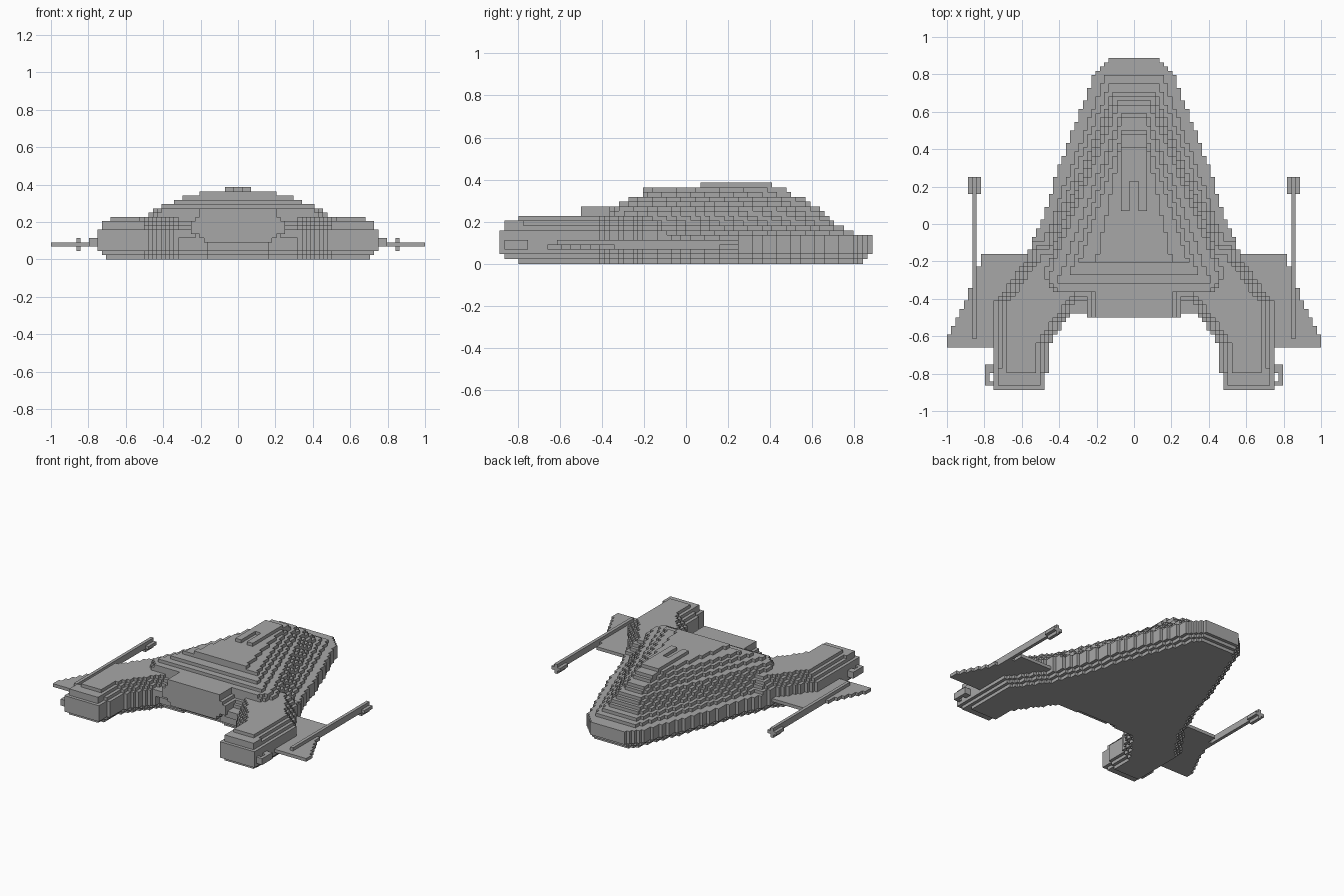
import bpy
import bmesh
from mathutils import Vector

cube = bpy.data.objects.get("Cube")
if cube:
    bpy.data.objects.remove(cube)

V = 1 / 44                      # edge of one block
COLS, ROWS = 44, 39             # half width and half length in blocks

grey = bpy.data.materials.new("hull_grey")
grey.use_nodes = True
grey.diffuse_color = (0.39, 0.39, 0.39, 1)
grey.node_tree.nodes["Principled BSDF"].inputs["Base Color"].default_value = grey.diffuse_color


def inside(x, y, poly):
    hit = False
    for (ax, ay), (bx, by) in zip(poly, poly[1:] + poly[:1]):
        if (ay > y) != (by > y) and x < ax + (y - ay) * (bx - ax) / (by - ay):
            hit = not hit
    return hit


def fill(poly, back=-1.0):
    """Plan cells of the left half that lie inside an outline."""
    return {(i, j) for i in range(COLS) for j in range(-ROWS, ROWS)
            if (j + .5) * V > back and inside((i + .5) * V, (j + .5) * V, poly)}


def erode(cells, times=1):
    """Step an outline inwards by whole blocks."""
    for _ in range(times):
        cells = {(i, j) for i, j in cells
                 if all(n in cells for n in ((i + 1, j), (i, j + 1), (i, j - 1)))
                 and (i == 0 or (i - 1, j) in cells)}
    return cells


def rect(x0, x1, y0, y1):
    return fill([(x0, y0), (x1, y0), (x1, y1), (x0, y1)])


def stack(cells, layers):
    return {(i, j, k) for i, j in cells for k in layers}


def clip(cells, back):
    return {c for c in cells if (c[1] + .5) * V > back}


parts = {}

# Lower hull and swept legs share one stepped underside
hull_plan = fill([(0, .9), (.11, .9), (.18, .84), (.22, .8), (.24, .72), (.33, .5),
                  (.42, .25), (.46, .1), (.57, -.16), (.57, -.3), (.3, -.43), (0, -.41)])
leg_plan = set()
for i in range(COLS):
    leg_plan |= {(i, j) for j in range(-ROWS - 6, ROWS) if inside(
        (i + .5) * V, (j + .5) * V,
        [(.1, -.1), (.54, -.1), (.58, -.2), (.64, -.28), (.75, -.43), (.76, -.5), (.76, -1.2),
         (.45, -1.2), (.45, -.64), (.38, -.54), (.3, -.43), (.1, -.41)])}
base = hull_plan | leg_plan
lower = stack(base, range(2, 6)) | stack(erode(base), [1]) | stack(erode(base, 2), [0])
parts["lower_hull"] = clip(lower, -.8)

# Upper faces of the legs
legs = set()
for step in range(4):
    legs |= stack(erode(leg_plan, step), [6 + step])
parts["leg_tops"] = clip(legs, -.8)

# Stepped upper hull: front half width, front y, rear half width, rear y
upper = set()
tiers = [(.15, .8, .54, -.25), (.13, .75, .52, -.25), (.11, .71, .5, -.25), (.1, .69, .49, -.27),
         (.09, .66, .48, -.27), (.08, .64, .46, -.28), (.07, .59, .41, -.31), (.07, .56, .34, -.27),
         (.06, .5, .29, -.2), (.06, .48, .2, -.2)]
for k, (fw, fy, rw, ry) in enumerate(tiers):
    end = -.36 if k < 6 else ry
    upper |= stack(fill([(0, fy), (fw, fy), (rw, ry), (rw * .9, end), (0, end)]), [6 + k])
parts["upper_hull"] = upper

# Spine plate with a slot at its rear
parts["spine"] = stack(rect(0, .068, .23, .4) | rect(.023, .068, .07, .23), [16])

# Faceted rear block under the deck
rear = set()
for k, w in enumerate((.18, .21, .25, .25, .25, .23, .2, .2)):
    rear |= stack(rect(0, w, -.51, -.3), [4 + k])
parts["rear_block"] = rear
parts["rear_brackets"] = stack(rect(.23, .33, -.47, -.44) | rect(.23, .27, -.44, -.4), [5, 6])

# Engine nozzles and their side frames
parts["engine_nozzles"] = (stack(rect(.5, .73, -.87, -.78), range(1, 9))
                           | stack(rect(.475, .75, -.89, -.78), range(2, 7)))
frame = rect(.73, .8, -.865, -.75) - rect(.75, .775, -.845, -.795)
parts["nozzle_frames"] = stack(frame, range(3, 5))

# Thin side wings
parts["wings"] = stack(fill([(.5, -.155), (.82, -.155), (.83, -.22), (.87, -.34), (.95, -.52),
                             (1.0, -.62), (1.0, -.66), (.6, -.66)]), [3])

# Long side guns with cross shaped muzzles
barrel = rect(.841, .864, -.62, .25)
muzzle = rect(.818, .887, .165, .25)
parts["guns"] = stack(barrel, [3, 4]) | stack(muzzle, [3]) | stack(rect(.841, .864, .165, .25), [2])

solid = set().union(*parts.values())
AXES = [Vector((1, 0, 0)), Vector((0, 1, 0)), Vector((0, 0, 1))]


def build(name, cells):
    """Make the outer faces of the blocks and mirror them."""
    bm = bmesh.new()
    verts = {}

    def vert(p):
        key = tuple(round(c) for c in p)
        if key not in verts:
            verts[key] = bm.verts.new(Vector(key) * V)
        return verts[key]

    for cell in sorted(cells):
        origin = Vector(cell)
        for a, axis in enumerate(AXES):
            u, w = AXES[(a + 1) % 3], AXES[(a + 2) % 3]
            for side in (1, -1):
                near = tuple(round(c) for c in origin + axis * side)
                if near in solid or near[0] < 0:
                    continue
                o = origin + axis * (side > 0)
                ring = [o, o + u, o + u + w, o + w]
                bm.faces.new([vert(p) for p in (ring if side > 0 else ring[::-1])])
    mesh = bpy.data.meshes.new(name)
    bm.to_mesh(mesh)
    bm.free()
    mesh.materials.append(grey)
    obj = bpy.data.objects.new(name, mesh)
    bpy.context.collection.objects.link(obj)
    mirror = obj.modifiers.new("Mirror", "MIRROR")
    mirror.use_axis[0] = True
    mirror.merge_threshold = V / 10


taken = set()
for part, blocks in parts.items():
    build(part, blocks - taken)
    taken |= blocks
